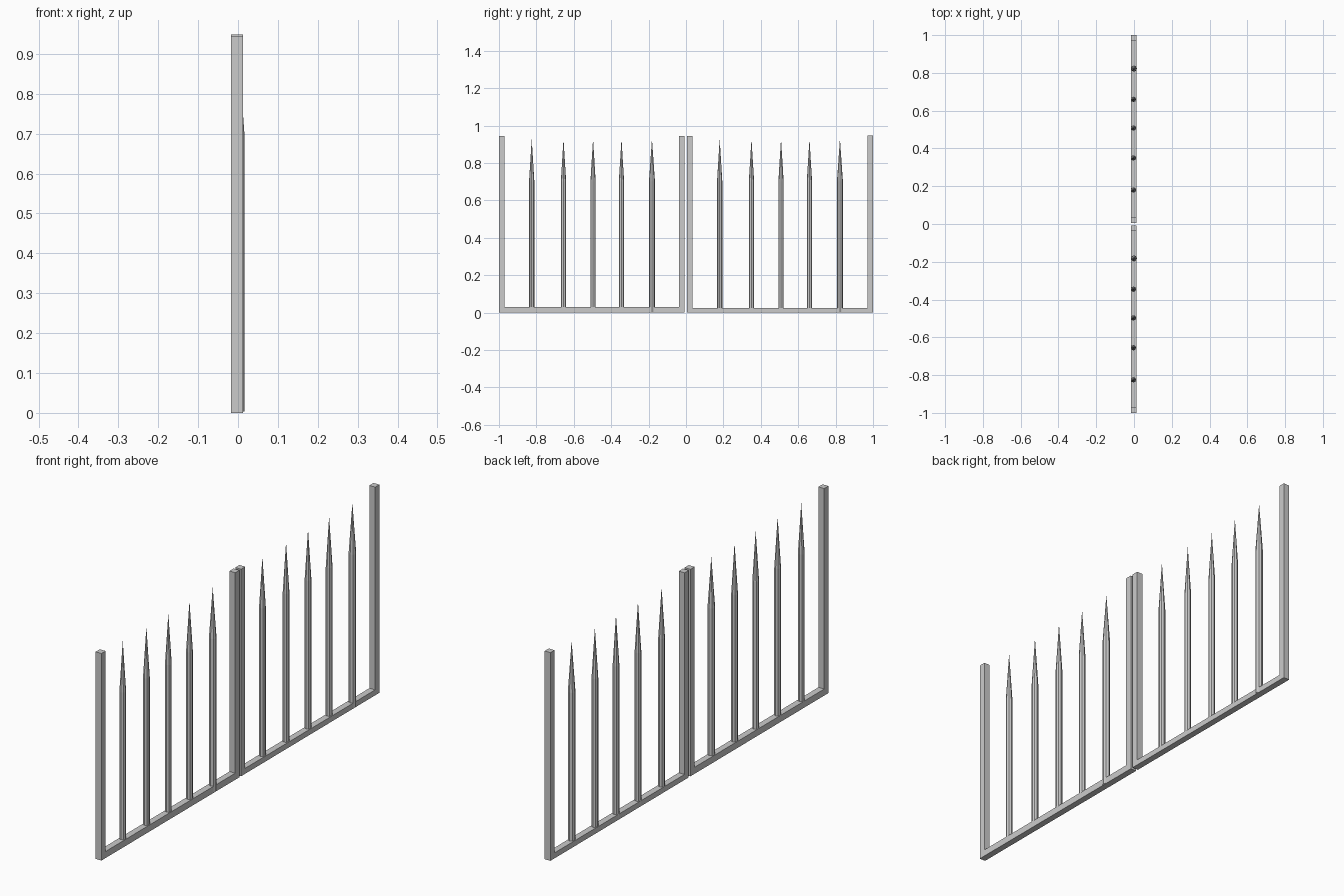
import bpy, bmesh, math

if "Cube" in bpy.data.objects:
    bpy.data.objects.remove(bpy.data.objects["Cube"])

X0, X1 = -0.017, 0.012          # frame depth
SHIFT = 1.005                   # spacing between the two panels


def finish(name, bm):
    bmesh.ops.recalc_face_normals(bm, faces=bm.faces)
    me = bpy.data.meshes.new(name)
    bm.to_mesh(me)
    bm.free()
    ob = bpy.data.objects.new(name, me)
    bpy.context.collection.objects.link(ob)
    return ob


def u_frame(name, ya, yb, base, za, zb, t=0.03):
    """U-shaped frame: two square posts joined by a bottom rail."""
    prof = [(ya, 0), (yb, 0), (yb, zb), (yb - t, zb), (yb - t, base),
            (ya + t, base), (ya + t, za), (ya, za)]
    bm = bmesh.new()
    face = bm.faces.new([bm.verts.new((X0, y, z)) for y, z in prof])
    ext = bmesh.ops.extrude_face_region(bm, geom=[face])
    verts = [v for v in ext["geom"] if isinstance(v, bmesh.types.BMVert)]
    bmesh.ops.translate(bm, verts=verts, vec=(X1 - X0, 0, 0))
    return finish(name, bm)


def picket(name, x, y, z0, r, shoulder=0.70, tip=0.93, n=8):
    """Faceted shaft with a long sharpened point."""
    bm = bmesh.new()
    rings = []
    for z in (z0, shoulder):
        rings.append([bm.verts.new((x + r * math.cos(2 * math.pi * i / n),
                                    y + r * math.sin(2 * math.pi * i / n), z))
                      for i in range(n)])
    low, high = rings
    apex = bm.verts.new((x, y, tip))
    bm.faces.new(low[::-1])
    for i in range(n):
        j = (i + 1) % n
        bm.faces.new((low[i], low[j], high[j], high[i]))
        bm.faces.new((high[i], high[j], apex))
    return finish(name, bm)


# Two U-shaped panels
u_frame("frame_left", -1.0, -0.007, 0.03, 0.943, 0.943)
u_frame("frame_right", 0.005, 1.0, 0.025, 0.943, 0.948)

# Five pickets in each panel; the last one stands slightly proud of the rail
for side, dy in (("left", 0.0), ("right", SHIFT)):
    for k, y in enumerate((-0.825, -0.655, -0.497, -0.345, -0.182)):
        proud = k == 4
        picket(f"picket_{side}_{k + 1}", 0.0 if proud else -0.003, y + dy,
               0.003 if proud else 0.01, 0.016 if proud else 0.0142)
